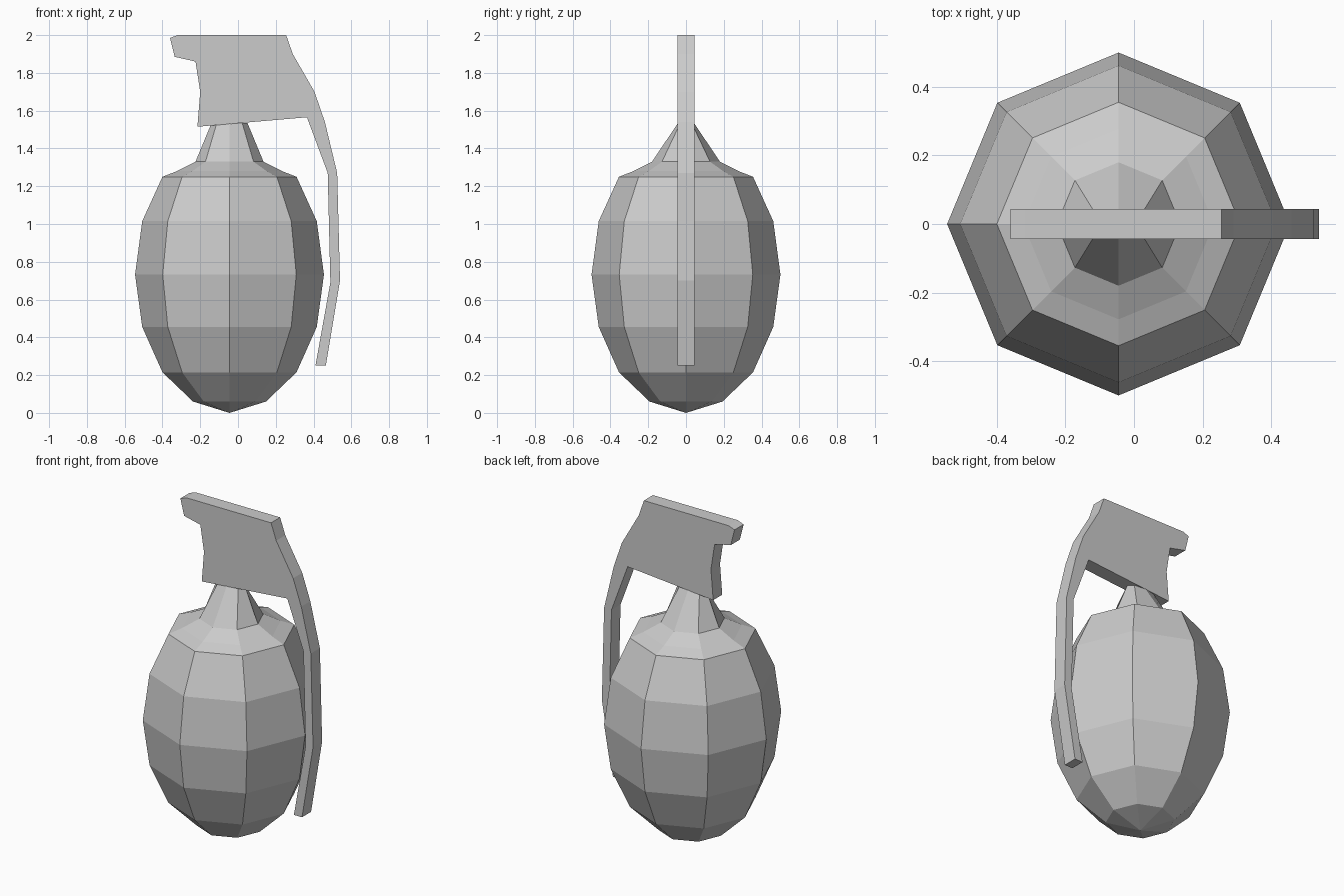
import bpy, bmesh
from math import cos, sin, pi

if "Cube" in bpy.data.objects:
    bpy.data.objects.remove(bpy.data.objects["Cube"])

SIDES = 8
CX = -0.045          # axis of the body
HALF = 0.044         # half thickness of the lever


def finish(bm, name):
    bmesh.ops.recalc_face_normals(bm, faces=bm.faces)
    mesh = bpy.data.meshes.new(name)
    bm.to_mesh(mesh)
    bm.free()
    obj = bpy.data.objects.new(name, mesh)
    bpy.context.collection.objects.link(obj)
    return obj


def loft(name, rings, bottom_tip=None):
    """Eight-sided rings (x radius, y radius, z) joined from bottom to top."""
    bm = bmesh.new()
    loops = [[bm.verts.new((CX + rx * cos(2 * pi * i / SIDES),
                            ry * sin(2 * pi * i / SIDES), z))
              for i in range(SIDES)] for rx, ry, z in rings]
    for low, high in zip(loops, loops[1:]):
        for i in range(SIDES):
            j = (i + 1) % SIDES
            bm.faces.new((low[i], low[j], high[j], high[i]))
    if bottom_tip is None:
        bm.faces.new(loops[0][::-1])
    else:
        tip = bm.verts.new((CX, 0, bottom_tip))
        for i in range(SIDES):
            bm.faces.new((tip, loops[0][(i + 1) % SIDES], loops[0][i]))
    bm.faces.new(loops[-1])
    return finish(bm, name)


def plate(name, outline, half):
    """Front outline in x, z given thickness along y."""
    bm = bmesh.new()
    face = bm.faces.new([bm.verts.new((x, -half, z)) for x, z in outline])
    out = bmesh.ops.extrude_face_region(bm, geom=[face])
    verts = [g for g in out["geom"] if isinstance(g, bmesh.types.BMVert)]
    bmesh.ops.translate(bm, verts=verts, vec=(0, 2 * half, 0))
    return finish(bm, name)


# Faceted egg-shaped body with its shallow shoulder
body = [(0.193, 0.06), (0.355, 0.215), (0.462, 0.455), (0.5, 0.732),
        (0.462, 1.015), (0.355, 1.25), (0.278, 1.28), (0.18, 1.33)]
loft("body", [(r, r, z) for r, z in body], bottom_tip=0.0)

# Neck, pinched front to back where it meets the lever
loft("neck", [(0.18, 0.18, 1.33), (0.095, 0.042, 1.535)])

# Cap and safety lever cut from one plate
plate("lever", [(-0.36, 1.985), (-0.32, 2.0), (0.255, 2.0), (0.29, 1.9),
                (0.405, 1.7), (0.46, 1.54), (0.525, 1.27), (0.54, 0.7),
                (0.465, 0.25), (0.41, 0.25), (0.489, 0.69), (0.475, 1.27),
                (0.365, 1.565), (-0.215, 1.515), (-0.2, 1.7),
                (-0.225, 1.86), (-0.335, 1.885)], HALF)
